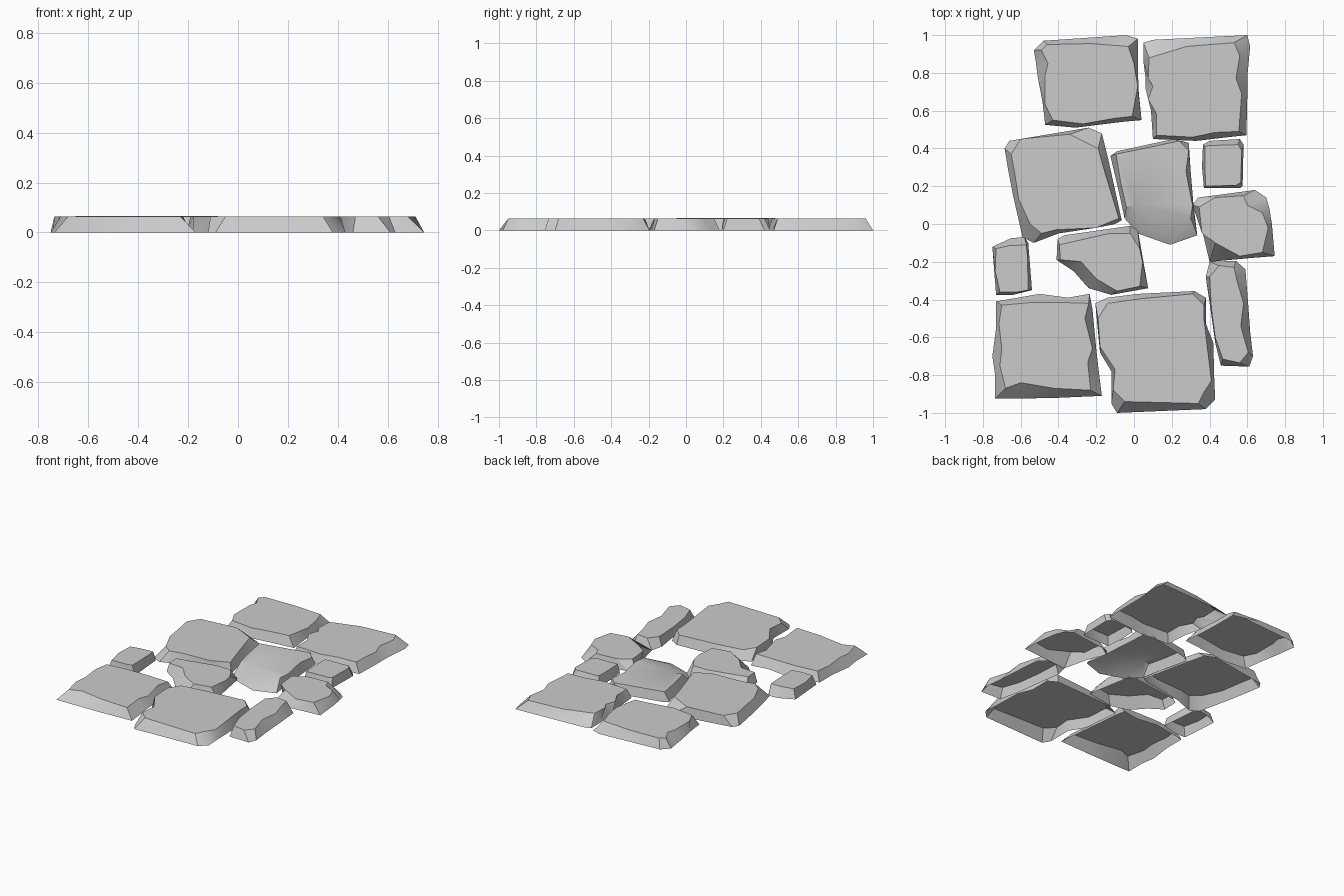
import bpy, bmesh

HEIGHT = 0.064


def stone(name, *corners, h=HEIGHT):
    """Open-bottomed paving stone; each corner is (ground x, y, top x, y), clockwise."""
    bm = bmesh.new()
    low = [bm.verts.new((c[0], c[1], 0)) for c in corners]
    top = [bm.verts.new((c[2], c[3], h)) for c in corners]
    bm.faces.new(top[::-1])
    n = len(corners)
    for i in range(n):
        j = (i + 1) % n
        bm.faces.new((low[j], low[i], top[i], top[j]))
    mesh = bpy.data.meshes.new(name)
    bm.to_mesh(mesh)
    bm.free()
    ob = bpy.data.objects.new(name, mesh)
    bpy.context.collection.objects.link(ob)
    bpy.ops.object.select_all(action='DESELECT')
    ob.select_set(True)
    bpy.context.view_layer.objects.active = ob
    bpy.ops.object.shade_smooth_by_angle(angle=0.6)


# Back row
stone("back_left_slab",
      (-.53, .92, -.49, .92), (-.48, .97, -.46, .95), (-.04, 1, -.23, .955),
      (.02, .98, -.03, .94), (.02, .83, 0, .85), (.025, .7, .02, .73),
      (.04, .55, -.01, .57), (-.07, .54, -.1, .56), (-.31, .51, -.27, .53),
      (-.47, .525, -.43, .55), (-.485, .65, -.47, .63), (-.51, .78, -.47, .79),
      (-.52, .86, -.455, .85))
stone("back_right_slab",
      (.05, .96, .08, .88), (.1, .975, .28, .94), (.6, 1, .53, .96),
      (.615, .94, .56, .89), (.6, .78, .54, .77), (.6, .68, .57, .69),
      (.595, .47, .555, .49), (.5, .46, .43, .485), (.33, .44, .31, .46),
      (.1, .45, .12, .47), (.09, .6, .12, .58), (.06, .72, .075, .66),
      (.06, .78, .1, .73), (.05, .86, .075, .77))

# Middle stones
stone("middle_left_slab",
      (-.685, .4, -.65, .37), (-.66, .44, -.6, .45), (-.24, .51, -.34, .475),
      (-.17, .48, -.19, .4), (-.14, .36, -.165, .31), (-.065, .02, -.08, .03),
      (-.1, 0, -.2, -.02), (-.4, -.05, -.41, -.03), (-.53, -.1, -.49, -.05),
      (-.59, -.07, -.55, 0), (-.64, .15, -.61, .13), (-.665, .28, -.63, .26), h=.067)
stone("centre_stone",
      (-.125, .36, -.095, .37), (-.09, .385, .1, .41), (.21, .45, .24, .44),
      (.29, .43, .29, .39), (.3, .28, .275, .28), (.315, .1, .31, .1),
      (.335, -.06, .3, .03), (.19, -.11, .16, .02), (.02, -.05, .01, .1),
      (-.05, .03, -.04, .09), (-.08, .17, -.07, .22))
stone("small_right_stone",
      (.365, .42, .375, .41), (.4, .44, .39, .415), (.56, .45, .55, .42),
      (.58, .42, .57, .39), (.575, .2, .565, .22), (.56, .19, .54, .205),
      (.37, .19, .38, .2), (.36, .3, .375, .3))
stone("right_stone",
      (.31, .1, .345, .09), (.34, .14, .43, .14), (.64, .18, .58, .15),
      (.7, .14, .6, .1), (.715, .09, .68, .06), (.73, 0, .71, -.02),
      (.745, -.17, .68, -.15), (.62, -.18, .56, -.17), (.4, -.2, .43, -.1),
      (.36, -.03, .36, -.05))
stone("small_left_stone",
      (-.75, -.12, -.73, -.13), (-.65, -.075, -.66, -.115), (-.58, -.07, -.57, -.11),
      (-.56, -.1, -.565, -.16), (-.54, -.35, -.56, -.35), (-.64, -.375, -.62, -.36),
      (-.73, -.375, -.71, -.36), (-.74, -.25, -.735, -.25))
stone("centre_front_stone",
      (-.405, -.08, -.395, -.11), (-.37, -.06, -.13, -.05), (-.02, -.01, -.02, -.05),
      (.02, -.03, .03, -.13), (.05, -.2, .045, -.2), (.075, -.34, .03, -.33),
      (-.12, -.375, -.09, -.355), (-.24, -.34, -.2, -.29), (-.32, -.25, -.28, -.2),
      (-.41, -.19, -.39, -.19))
stone("long_right_stone",
      (.38, -.28, .4, -.28), (.4, -.2, .45, -.22), (.54, -.195, .53, -.23),
      (.59, -.24, .545, -.3), (.605, -.43, .58, -.42), (.615, -.57, .565, -.54),
      (.63, -.7, .605, -.68), (.61, -.755, .56, -.735), (.46, -.75, .47, -.715),
      (.43, -.63, .43, -.6), (.405, -.45, .41, -.45))

# Front row
stone("front_left_slab",
      (-.73, -.41, -.7, -.43), (-.5, -.37, -.54, -.415), (-.35, -.39, -.4, -.415),
      (-.235, -.37, -.24, -.42), (-.22, -.45, -.26, -.5), (-.2, -.66, -.22, -.66),
      (-.19, -.75, -.245, -.73), (-.17, -.91, -.23, -.88), (-.4, -.92, -.42, -.87),
      (-.63, -.925, -.6, -.84), (-.735, -.925, -.68, -.87), (-.735, -.8, -.71, -.75),
      (-.75, -.7, -.7, -.66), (-.73, -.55, -.715, -.53))
stone("front_right_slab",
      (-.205, -.42, -.19, -.5), (-.14, -.39, -.14, -.42), (.02, -.37, .04, -.395),
      (.32, -.355, .31, -.37), (.38, -.39, .37, -.43), (.38, -.53, .37, -.5),
      (.42, -.63, .385, -.63), (.425, -.82, .41, -.83), (.43, -.93, .37, -.89),
      (.38, -.98, .34, -.95), (-.09, -1, -.05, -.94), (-.12, -.95, -.11, -.88),
      (-.12, -.78, -.1, -.77), (-.18, -.68, -.18, -.65))
